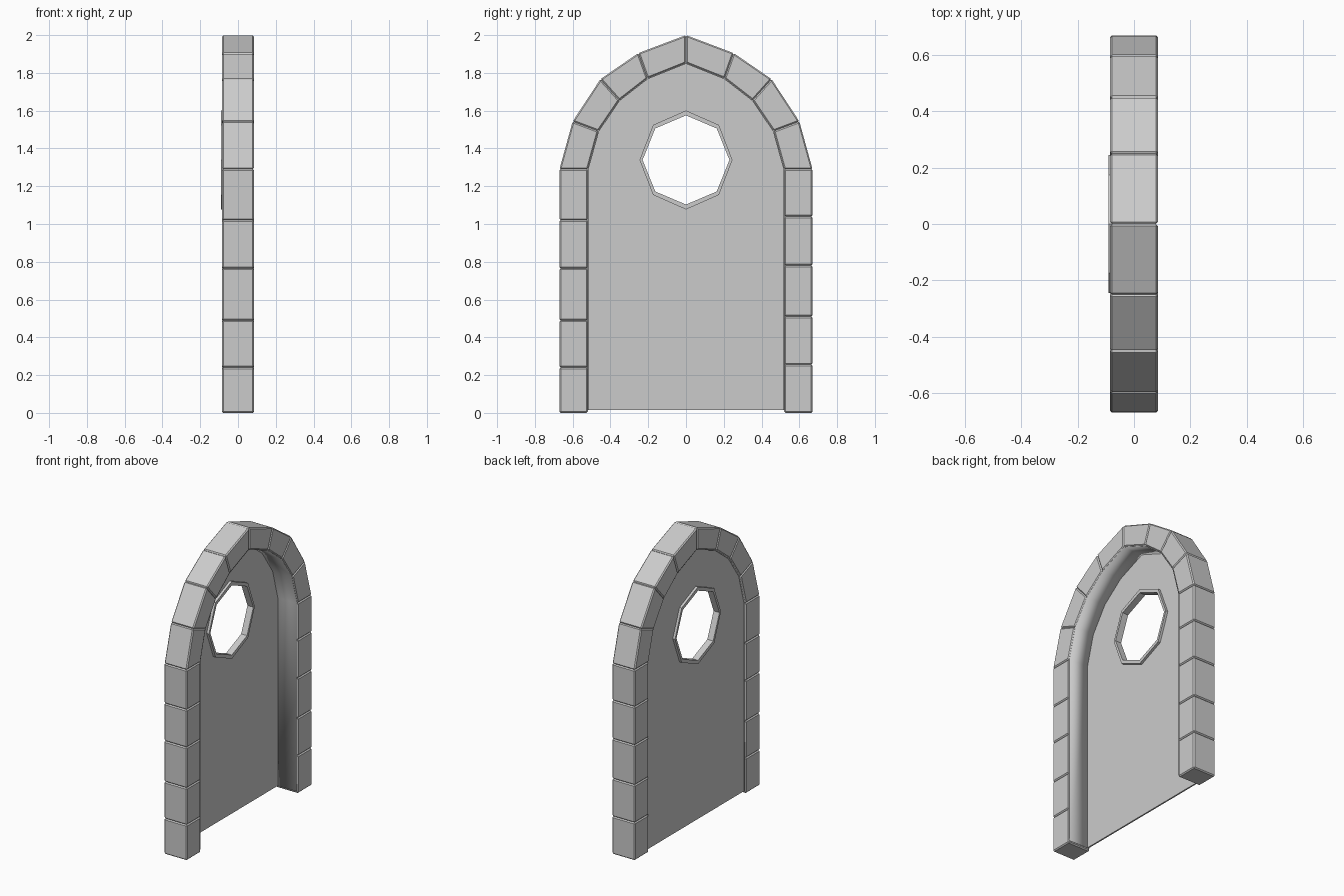
import bpy, bmesh, math

if "Cube" in bpy.data.objects:
    bpy.data.objects.remove(bpy.data.objects["Cube"])

HALF = 0.085          # half depth of the stones
OUT, INN = 0.67, 0.52  # outer / inner half width of the jambs


def make_object(name, verts, faces):
    mesh = bpy.data.meshes.new(name)
    bm = bmesh.new()
    vs = [bm.verts.new(v) for v in verts]
    for f in faces:
        bm.faces.new([vs[i] for i in f])
    bmesh.ops.recalc_face_normals(bm, faces=bm.faces)
    bm.to_mesh(mesh)
    bm.free()
    ob = bpy.data.objects.new(name, mesh)
    bpy.context.collection.objects.link(ob)
    return ob


def stone(name, quad):
    # four-cornered yz outline extruded through the depth, with chamfered edges
    verts = [(x, y, z) for x in (-HALF, HALF) for y, z in quad]
    faces = [(0, 1, 2, 3), (4, 5, 6, 7)]
    faces += [(i, (i + 1) % 4, (i + 1) % 4 + 4, i + 4) for i in range(4)]
    ob = make_object(name, verts, faces)
    bev = ob.modifiers.new("chamfer", 'BEVEL')
    bev.width = 0.007
    bev.segments = 1
    return ob


# Jamb stones: joint heights differ on the two sides
joints = {-1: [0, 0.24, 0.49, 0.765, 1.02, 1.29],
          1: [0, 0.255, 0.51, 0.78, 1.04, 1.29]}
for s, zs in joints.items():
    side = "left" if s < 0 else "right"
    for i, (a, b) in enumerate(zip(zs, zs[1:])):
        stone(f"jamb_stone_{side}_{i}",
              [(s * INN, a), (s * OUT, a), (s * OUT, b), (s * INN, b)])

# Arch stones, mirrored over the centre
outer = [(OUT, 1.29), (0.6, 1.543), (0.453, 1.767), (0.252, 1.905), (0, 2.0)]
inner = [(INN, 1.29), (0.464, 1.492), (0.353, 1.655), (0.204, 1.771), (0, 1.852)]
for s in (-1, 1):
    side = "left" if s < 0 else "right"
    for i in range(4):
        quad = [inner[i], outer[i], outer[i + 1], inner[i + 1]]
        stone(f"arch_stone_{side}_{i}", [(s * y, z) for y, z in quad])

# Opening outline, from the right foot over the arch to the left foot
half = [(INN, 0.015)] + inner
outline = half + [(-y, z) for y, z in reversed(half[:-1])]

# Smooth lining of the opening
n = len(outline)
lining = make_object(
    "lining",
    [(x, y, z) for x in (-0.078, 0.079) for y, z in outline],
    [(i, i + 1, i + 1 + n, i + n) for i in range(n - 1)])
sol = lining.modifiers.new("thickness", 'SOLIDIFY')
sol.thickness = 0.008
sol.offset = 0
for p in lining.data.polygons:
    p.use_smooth = True


def octagon(ry, rz):
    return [(ry * math.sin(k * math.pi / 4), 1.339 + rz * math.cos(k * math.pi / 4))
            for k in range(8)]


def plate(name, outlines, x0, x1):
    # filled flat outline with holes, standing in the yz plane
    cu = bpy.data.curves.new(name, 'CURVE')
    cu.dimensions = '2D'
    cu.fill_mode = 'BOTH'
    cu.extrude = (x1 - x0) / 2
    for pts in outlines:
        sp = cu.splines.new('POLY')
        sp.points.add(len(pts) - 1)
        for p, (y, z) in zip(sp.points, pts):
            p.co = (y, z, 0, 1)
        sp.use_cyclic_u = True
    ob = bpy.data.objects.new(name, cu)
    ob.rotation_euler = (math.pi / 2, 0, math.pi / 2)
    ob.location.x = (x0 + x1) / 2
    bpy.context.collection.objects.link(ob)
    bpy.ops.object.select_all(action='DESELECT')
    ob.select_set(True)
    bpy.context.view_layer.objects.active = ob
    bpy.ops.object.convert(target='MESH')
    for p in bpy.context.object.data.polygons:
        p.use_smooth = False


# Door panel with the window hole, and the octagonal window frame
plate("door_panel", [outline, octagon(0.238, 0.249)], -0.073, -0.063)
plate("window_frame", [octagon(0.246, 0.262), octagon(0.23, 0.236)], -0.09, -0.046)
